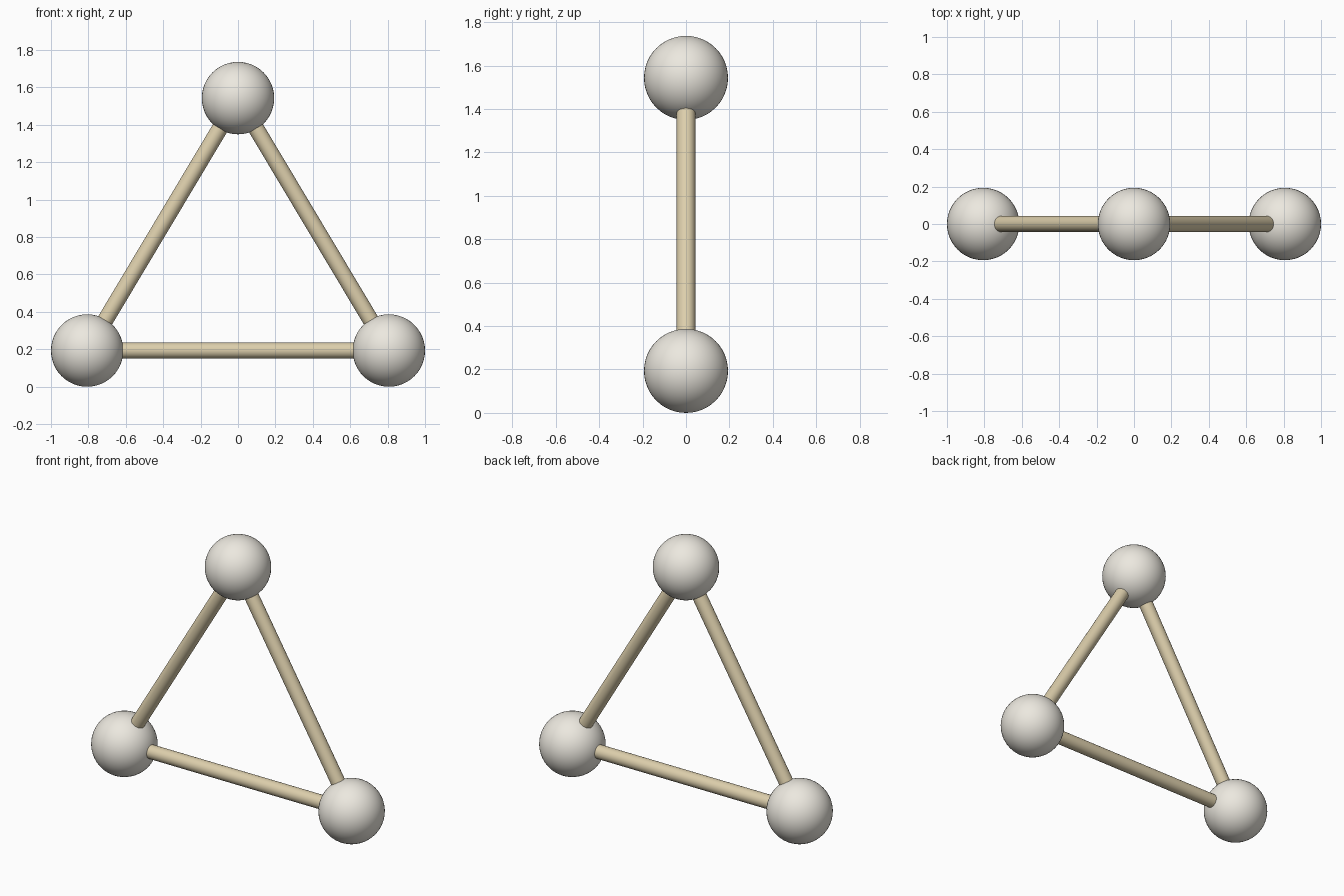
import bpy
from mathutils import Vector

if "Cube" in bpy.data.objects:
    bpy.data.objects.remove(bpy.data.objects["Cube"])

BALL_R, ROD_R = 0.1935, 0.043


def material(name, color):
    m = bpy.data.materials.new(name)
    m.diffuse_color = (*color, 1)
    m.use_nodes = True
    m.node_tree.nodes["Principled BSDF"].inputs["Base Color"].default_value = m.diffuse_color
    return m


def finish(name, mat):
    ob = bpy.context.object
    ob.name = name
    ob.data.materials.append(mat)
    bpy.ops.object.shade_smooth_by_angle()


ivory = material("ivory", (0.84, 0.81, 0.74))
tan = material("tan", (0.72, 0.62, 0.41))

corners = {
    "left": Vector((-0.8065, 0, BALL_R)),
    "right": Vector((0.8065, 0, BALL_R)),
    "top": Vector((0, 0, 1.543)),
}

# Corner balls
for name, pos in corners.items():
    bpy.ops.mesh.primitive_uv_sphere_add(segments=48, ring_count=24, radius=BALL_R, location=pos)
    finish(name + "_ball", ivory)

# Rods joining the ball centres
for name, a, b in (("bottom_rod", "left", "right"),
                   ("left_rod", "left", "top"),
                   ("right_rod", "right", "top")):
    p, q = corners[a], corners[b]
    d = q - p
    bpy.ops.mesh.primitive_cylinder_add(vertices=32, radius=ROD_R, depth=d.length,
                                        location=(p + q) / 2,
                                        rotation=d.to_track_quat('Z', 'Y').to_euler())
    finish(name, tan)
